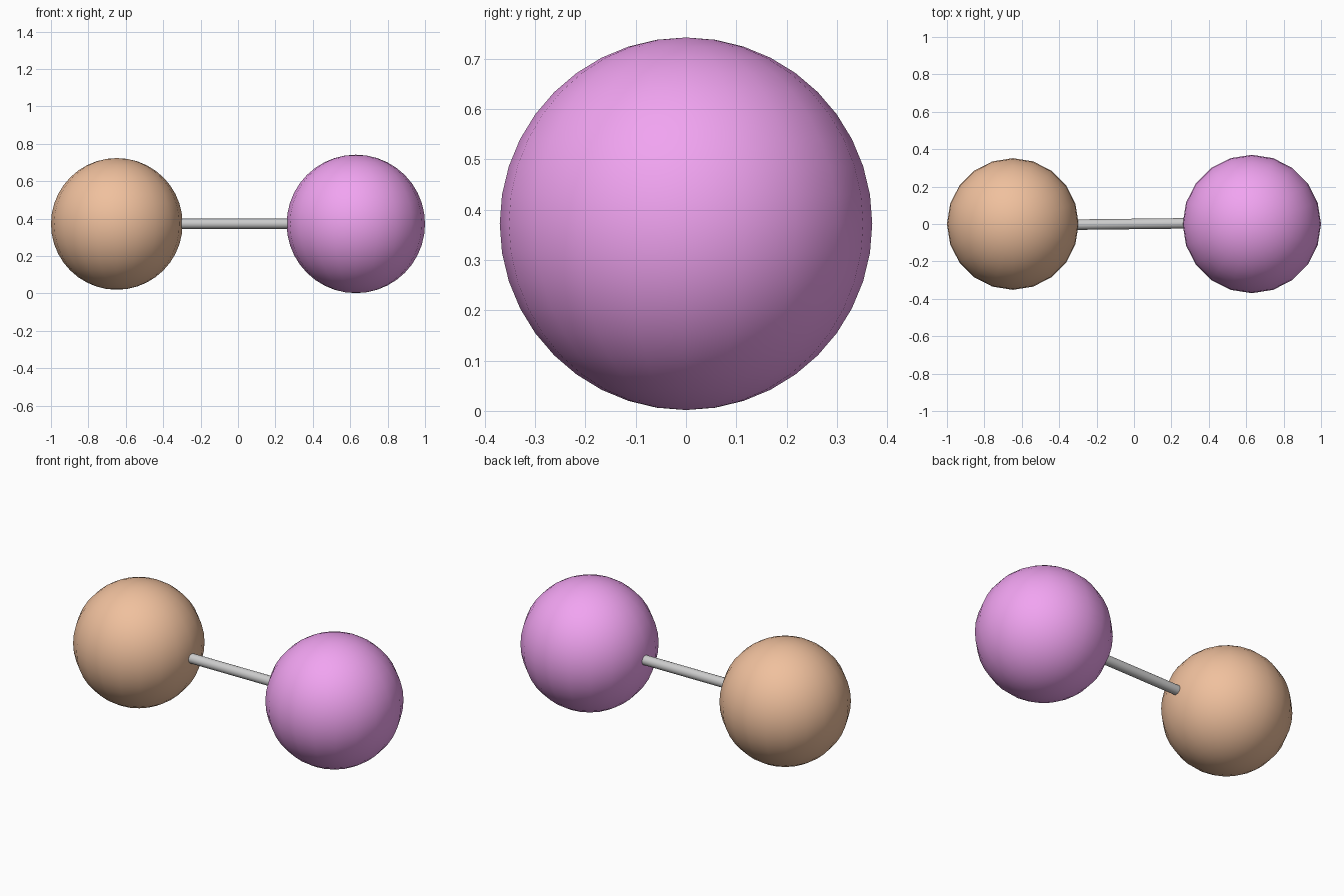
import bpy
import math

if "Cube" in bpy.data.objects:
    bpy.data.objects.remove(bpy.data.objects["Cube"])


def material(name, rgb):
    mat = bpy.data.materials.new(name)
    mat.diffuse_color = (*rgb, 1)
    mat.use_nodes = True
    mat.node_tree.nodes["Principled BSDF"].inputs["Base Color"].default_value = mat.diffuse_color
    return mat


def ball(name, x, radius, mat):
    bpy.ops.mesh.primitive_uv_sphere_add(segments=20, ring_count=20, radius=radius,
                                         location=(x, 0, 0.372))
    obj = bpy.context.object
    obj.name = name
    obj.data.materials.append(mat)
    bpy.ops.object.shade_smooth()


# Two smooth balls of slightly different size
ball("left_ball", -0.648, 0.352, material("orange", (0.87, 0.53, 0.34)))
ball("right_ball", 0.63, 0.37, material("magenta", (0.88, 0.37, 0.88)))

# Thin connecting rod, turned very slightly in plan
bpy.ops.mesh.primitive_cylinder_add(vertices=20, radius=0.028, depth=0.72,
                                    location=(-0.02, 0, 0.373),
                                    rotation=(0, math.pi / 2, 0.012))
bpy.context.object.name = "connecting_rod"
bpy.ops.object.shade_smooth_by_angle(angle=math.radians(40))
